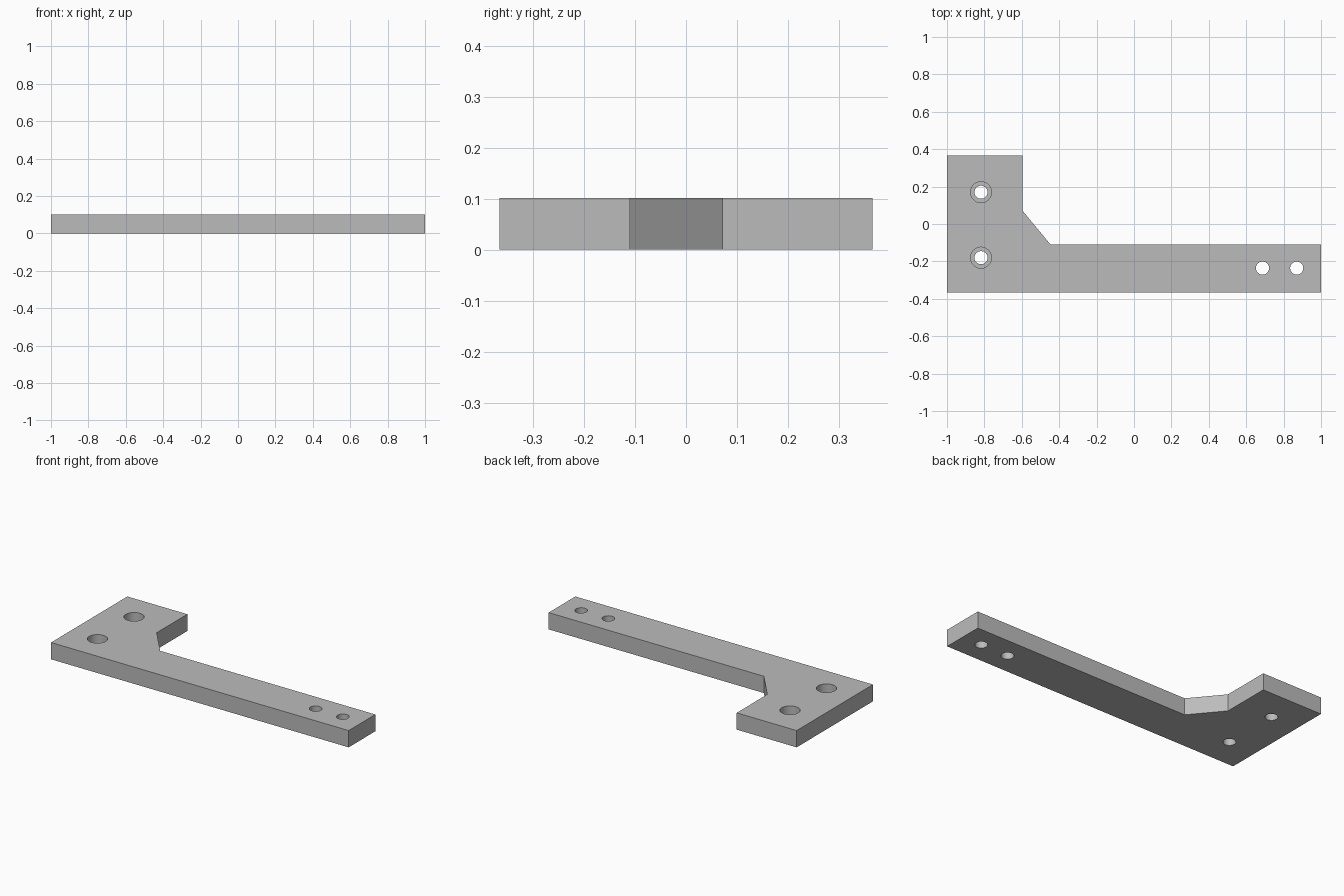
import bpy
import bmesh

cube = bpy.data.objects.get("Cube")
if cube:
    bpy.data.objects.remove(cube, do_unlink=True)

THICK = 0.102
BORE_FLOOR = 0.042
HOLE_R = 0.035
BORE_R = 0.056

grey = bpy.data.materials.new("plain grey")
grey.use_nodes = True
colour = (0.5, 0.5, 0.5, 1)
grey.diffuse_color = colour
grey.node_tree.nodes["Principled BSDF"].inputs["Base Color"].default_value = colour

# Flat L-shaped plate with a sloped inner corner
outline = [(-1, -0.366), (1, -0.366), (1, -0.11), (-0.446, -0.11),
           (-0.597, 0.072), (-0.597, 0.366), (-1, 0.366)]
bm = bmesh.new()
base = bm.faces.new([bm.verts.new((x, y, 0)) for x, y in outline])
top = bmesh.ops.extrude_face_region(bm, geom=[base])["geom"]
bmesh.ops.translate(bm, vec=(0, 0, THICK),
                    verts=[v for v in top if isinstance(v, bmesh.types.BMVert)])
bmesh.ops.recalc_face_normals(bm, faces=bm.faces)
mesh = bpy.data.meshes.new("bracket_plate")
bm.to_mesh(mesh)
bm.free()
plate = bpy.data.objects.new("bracket_plate", mesh)
bpy.context.collection.objects.link(plate)
mesh.materials.append(grey)


def drill(name, x, y, radius, bottom):
    """Cut a round hole from the given height up through the top."""
    height = THICK + 0.1 - bottom
    bpy.ops.mesh.primitive_cylinder_add(vertices=48, radius=radius, depth=height,
                                        location=(x, y, bottom + height / 2))
    cutter = bpy.context.object
    cutter.name = name
    cutter.data.materials.append(grey)
    bpy.context.view_layer.objects.active = plate
    mod = plate.modifiers.new(name, "BOOLEAN")
    mod.operation = "DIFFERENCE"
    mod.solver = "EXACT"
    mod.object = cutter
    bpy.ops.object.modifier_apply(modifier=name)
    bpy.data.objects.remove(cutter, do_unlink=True)


# Counterbored mounting holes in the wide end
for y in (0.17, -0.18):
    drill("bolt_hole", -0.818, y, HOLE_R, -0.1)
    drill("counterbore", -0.818, y, BORE_R, BORE_FLOOR)

# Plain holes in the arm tip
for x in (0.687, 0.87):
    drill("arm_hole", x, -0.236, HOLE_R, -0.1)

# Smooth hole walls, crisp plate edges
bpy.ops.object.select_all(action="DESELECT")
plate.select_set(True)
bpy.context.view_layer.objects.active = plate
bpy.ops.object.shade_smooth_by_angle()
